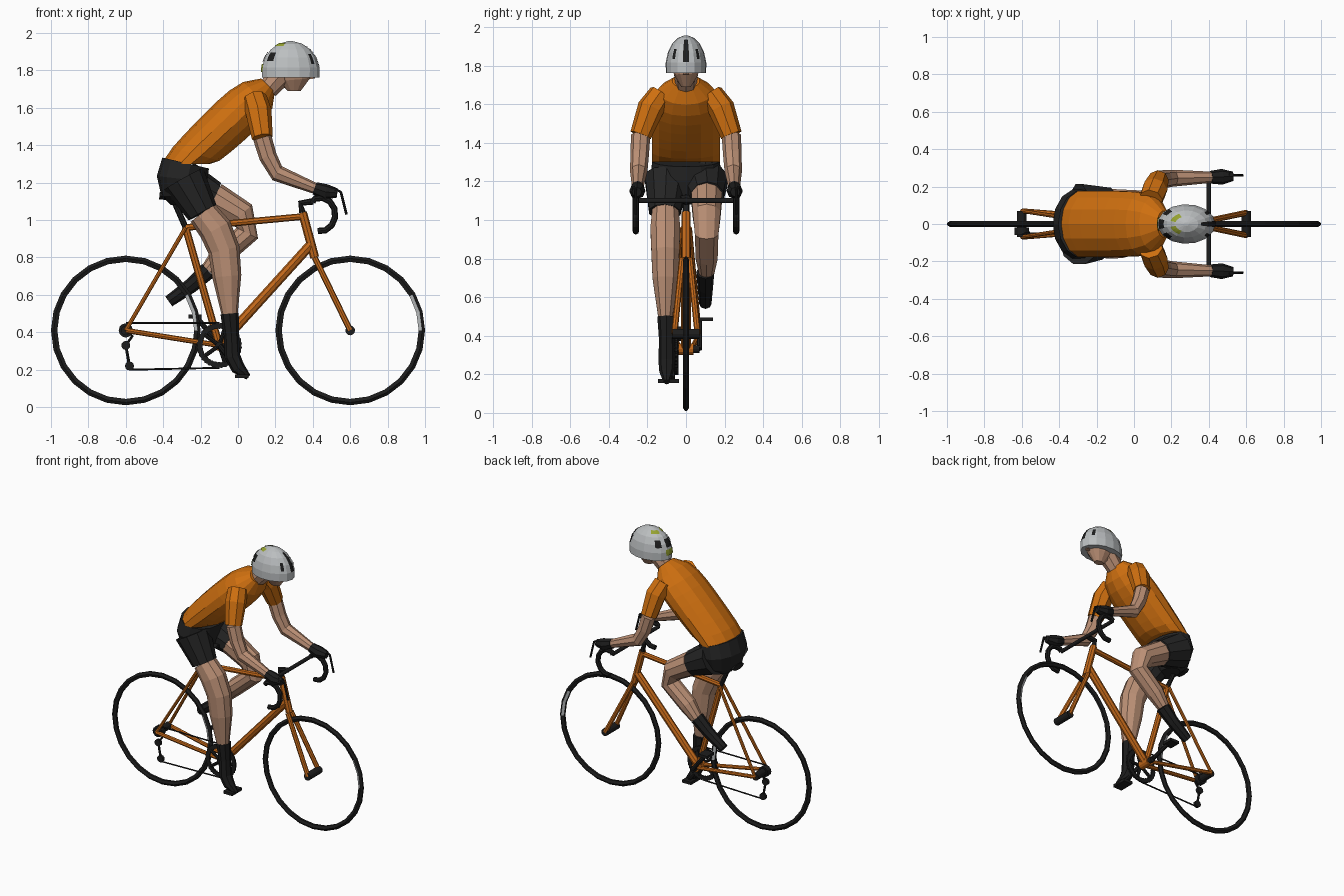
import bpy, bmesh
from math import sin, cos, pi, radians
from mathutils import Vector

cube = bpy.data.objects.get("Cube")
if cube:
    bpy.data.objects.remove(cube)


def material(name, *rgb):
    mat = bpy.data.materials.new(name)
    mat.use_nodes = True
    mat.diffuse_color = (*rgb, 1)
    mat.node_tree.nodes["Principled BSDF"].inputs["Base Color"].default_value = (*rgb, 1)
    return mat


ORANGE = material("jersey orange", .62, .16, .005)
FRAME = material("frame orange", .55, .14, .01)
SKIN = material("skin", .5, .28, .18)
BLACK = material("black", .012, .012, .012)
CLOTH = material("dark cloth", .018, .018, .018)
GREY = material("light grey", .5, .52, .53)
LIME = material("lime", .3, .36, .03)


def finish(name, bm, *materials):
    bmesh.ops.recalc_face_normals(bm, faces=bm.faces)
    mesh = bpy.data.meshes.new(name)
    bm.to_mesh(mesh)
    bm.free()
    for mat in materials:
        mesh.materials.append(mat)
    bpy.context.collection.objects.link(bpy.data.objects.new(name, mesh))


def ellipse(centre, across, side, count):
    angles = [2 * pi * i / count for i in range(count)]
    return [centre + across * cos(a) + side * sin(a) for a in angles]


# Closed skin through a row of rings
def skin_rings(name, mat, rings):
    bm = bmesh.new()
    rings = [[bm.verts.new(point) for point in ring] for ring in rings]
    count = len(rings[0])
    for low, high in zip(rings, rings[1:]):
        for i in range(count):
            j = (i + 1) % count
            bm.faces.new((low[i], low[j], high[j], high[i]))
    bm.faces.new(rings[0])
    bm.faces.new(rings[-1])
    finish(name, bm, mat)


# Tube through x, z joints; y runs evenly from start to end, the last radius repeats
def limb(name, mat, joints, radii, start=0, end=None, width=1, count=8):
    end = start if end is None else end
    last = len(joints) - 1
    points = [Vector((x, start + (end - start) * k / last, z)) for k, (x, z) in enumerate(joints)]
    rings = []
    for k, point in enumerate(points):
        along = (points[min(k + 1, last)] - points[max(k - 1, 0)]).normalized()
        reference = Vector((1, 0, 0)) if abs(along.y) > .8 else Vector((0, 1, 0))
        across = along.cross(reference).normalized()
        radius = radii[min(k, len(radii) - 1)]
        rings.append(ellipse(point, across * radius, along.cross(across) * radius * width, count))
    skin_rings(name, mat, rings)


def axle(name, mat, centre, radius, start, end):
    limb(name, mat, [centre, centre], [radius], start, end, count=12)


# Ring revolved about a sideways axle, from radius and y pairs
def hoop(name, centre, y, profile, steps, materials, tooth=0, light=()):
    bm = bmesh.new()
    rows = []
    for i in range(steps):
        turn, grow = 2 * pi * i / steps, 1 + tooth * (i % 2)
        rows.append([bm.verts.new((centre[0] + r * grow * cos(turn), y + side,
                                   centre[1] + r * grow * sin(turn))) for r, side in profile])
    count = len(profile)
    for i in range(steps):
        here, there = rows[i], rows[(i + 1) % steps]
        for j in range(count):
            k = (j + 1) % count
            face = bm.faces.new((here[j], here[k], there[k], there[j]))
            face.material_index = int(i < 2 and j in light)
    finish(name, bm, *materials)


def box(name, mat, centre, size):
    bm = bmesh.new()
    bmesh.ops.create_cube(bm, size=1)
    for vert in bm.verts:
        vert.co = Vector(centre) + Vector(size) * vert.co
    finish(name, bm, mat)


SIDES = (("left", 1), ("right", -1))

# Wheels with a light strip on part of the rim
rear_hub, front_hub = (-.6, .41), (.6, .41)
half_rim = [(.4, .005), (.385, .016), (.366, .008)]
rim = half_rim + [(r, -y) for r, y in reversed(half_rim)]
for name, hub in (("rear", rear_hub), ("front", front_hub)):
    hoop(name + "_wheel", hub, 0, rim, 24, (BLACK, GREY), light=(1, 3))
    axle(name + "_hub", BLACK, hub, .026, -.07, .07)

# Frame
crank, seat_top = (-.1, .33), (-.28, .96)
head_top, head_low = (.345, 1.04), (.41, .8)
limb("seat_tube", FRAME, [crank, seat_top], [.02])
limb("top_tube", FRAME, [seat_top, (.36, 1.02)], [.018])
limb("down_tube", FRAME, [crank, (.39, .87)], [.026])
limb("head_tube", FRAME, [head_top, head_low], [.024])
axle("bottom_bracket", FRAME, crank, .03, -.04, .04)
for side, s in SIDES:
    limb(side + "_fork_blade", FRAME, [head_low, front_hub], [.016], s * .02, s * .06)
    limb(side + "_chain_stay", FRAME, [crank, rear_hub], [.014], s * .03, s * .07)
    limb(side + "_seat_stay", FRAME, [seat_top, rear_hub], [.011], s * .02, s * .07)

# Seat
limb("seat_post", BLACK, [seat_top, (-.35, 1.12)], [.016])
limb("saddle", BLACK, [(-.42, 1.13), (-.32, 1.12), (-.16, 1.12)], [.02, .016, .01], width=3)

# Handlebars
bar = (.4, 1.1)
bend = [radians(angle) for angle in range(110, -101, -30)]
limb("stem", BLACK, [head_top, (.335, 1.09), bar], [.018])
axle("handlebar", BLACK, bar, .013, -.26, .26)
for side, s in SIDES:
    y = s * .26
    limb(side + "_drop", BLACK, [bar] + [(.44 + .08 * cos(a), 1.03 + .09 * sin(a)) for a in bend], [.017], y)
    limb(side + "_hood", BLACK, [(.46, 1.12), (.52, 1.16)], [.02], y)
    limb(side + "_brake_lever", BLACK, [(.51, 1.17), (.55, 1.15), (.58, 1.03)], [.007], y)

# Drivetrain
chain_y, ring_radius = -.05, .1
hoop("chainring", crank, chain_y, [(.117, .006), (.117, -.006), (.088, -.006), (.088, .006)],
     64, [BLACK], tooth=.04)
for i in range(5):
    turn = 2 * pi * i / 5
    tip = (crank[0] + ring_radius * cos(turn), crank[1] + ring_radius * sin(turn))
    limb("chainring_arm", BLACK, [crank, tip], [.011], chain_y)
limb("right_crank", BLACK, [crank, (.02, .18)], [.014], -.07)
limb("left_crank", BLACK, [crank, (-.22, .48)], [.014], .07)
axle("crank_axle", BLACK, crank, .02, -.07, .07)
box("right_pedal", BLACK, (.02, -.09, .165), (.07, .11, .02))
box("left_pedal", BLACK, (-.23, .1, .485), (.07, .08, .02))
axle("cassette", BLACK, rear_hub, .038, -.06, -.02)
upper_pulley, lower_pulley = (-.6, .33), (-.58, .22)
for name, centre in (("upper_pulley", upper_pulley), ("lower_pulley", lower_pulley)):
    axle(name, BLACK, centre, .024, -.06, -.04)
limb("derailleur", BLACK, [rear_hub, (-.565, .38), upper_pulley, lower_pulley], [.008], chain_y)
limb("upper_chain", BLACK, [(-.6, .45), (-.1, .45)], [.005], chain_y)
limb("lower_chain", BLACK, [(-.58, .2), (-.1, .21)], [.005], chain_y)

# Jersey: rings lean forward and close in toward the collar
waist, collar = Vector((-.28, 0, 1.3)), Vector((.16, 0, 1.72))
rings = []
for i in range(9):
    t = i / 8
    lean = radians(45) * t ** .5
    size = max(.4, (1 - t ** 8) ** .5)
    depth = Vector((cos(lean), 0, -sin(lean))) * .13 * size
    rings.append(ellipse(waist.lerp(collar, t), depth, Vector((0, .18, 0)) * size, 14))
skin_rings("jersey", ORANGE, rings)

# Shorts
limb("shorts", CLOTH, [(-.28, 1.305), (-.3, 1.22), (-.3, 1.13), (-.3, 1.08)],
     [.128, .135, .11, .06], width=1.4, count=14)
right_hip, right_thigh = (-.29, 1.22), (-.19, 1.04)
left_hip, left_thigh = (-.29, 1.2), (-.13, 1.12)
limb("right_shorts_leg", CLOTH, [right_hip, right_thigh], [.12, .085], -.1, -.11, count=10)
limb("left_shorts_leg", CLOTH, [left_hip, left_thigh], [.12, .088], .1, .11, count=10)

# Right leg stretched down, left leg bent
right_ankle, left_ankle = (-.045, .5), (-.16, .73)
limb("right_leg", SKIN, [right_thigh, (-.12, .95), (-.075, .84), (-.06, .7), right_ankle],
     [.08, .09, .085, .078, .044], -.107, width=.9, count=10)
limb("left_leg", SKIN, [left_thigh, (.02, 1.03), (.05, .93), (-.09, .81), left_ankle],
     [.084, .076, .064, .06, .042], .107, count=10)
limb("right_sock", BLACK, [right_ankle, (-.035, .38), (-.03, .27), (0, .21), (.055, .16)],
     [.049, .04, .043, .038, .016], -.1)
limb("left_sock", BLACK, [left_ankle, (-.25, .65), (-.37, .565)], [.047, .04, .032], .1)

# Arms
cuff, wrist = (.13, 1.44), (.41, 1.17)
for side, s in SIDES:
    limb(side + "_sleeve", ORANGE, [(.09, 1.65), (.11, 1.58), cuff], [.065, .07, .056], s * .13, s * .235)
    limb(side + "_arm", SKIN, [cuff, (.16, 1.34), (.21, 1.25), wrist], [.05, .048, .045, .03], s * .235, s * .25)
    limb(side + "_glove", BLACK, [wrist, (.47, 1.15), (.53, 1.145)], [.034, .042, .025], s * .25, s * .255)

# Head and glasses
limb("neck", SKIN, [(.16, 1.7), (.23, 1.78)], [.055, .065])
limb("head", SKIN, [(.3, 1.69), (.3, 1.75), (.29, 1.8), (.29, 1.87)], [.035, .085, .105], width=.72, count=12)
limb("nose", SKIN, [(.39, 1.795), (.395, 1.755)], [.008, .018], count=6)
for side, s in SIDES:
    limb(side + "_lens", BLACK, [(.4, 1.78), (.38, 1.78)], [.016], 0, s * .06)
    limb(side + "_temple", BLACK, [(.38, 1.78), (.29, 1.79)], [.01], s * .06, s * .08)


# Helmet dome, with panels laid on it
def dome(around, up, scale=1):
    a, b = radians(around), radians(up)
    return Vector((.28 + .157 * scale * cos(b) * cos(a), .107 * scale * cos(b) * sin(a),
                   1.79 + .167 * scale * sin(b)))


skin_rings("helmet", GREY, [[dome(around, up) for around in range(0, 360, 24)] for up in range(-10, 90, 19)])


def panel(name, mat, around, spread, up, height):
    bm = bmesh.new()
    steps = [i / 3 - .5 for i in range(4)]
    grid = [[bm.verts.new(dome(around + spread * i, up + height * j, 1.012)) for j in steps] for i in steps]
    for left, right in zip(grid, grid[1:]):
        for j in range(3):
            bm.faces.new((left[j], right[j], right[j + 1], left[j + 1]))
    finish(name, bm, mat)


panel("front_vent", BLACK, 0, 18, 35, 50)
panel("rear_vent", BLACK, 180, 30, 30, 20)
panel("rear_badge", LIME, 180, 40, 8, 14)
for side, s in SIDES:
    panel(side + "_side_vent", BLACK, s * 138, 20, 30, 18)
    panel(side + "_brow_vent", BLACK, s * 38, 10, 25, 20)
    panel(side + "_crown_stripe", LIME, s * 140, 50, 62, 12)
